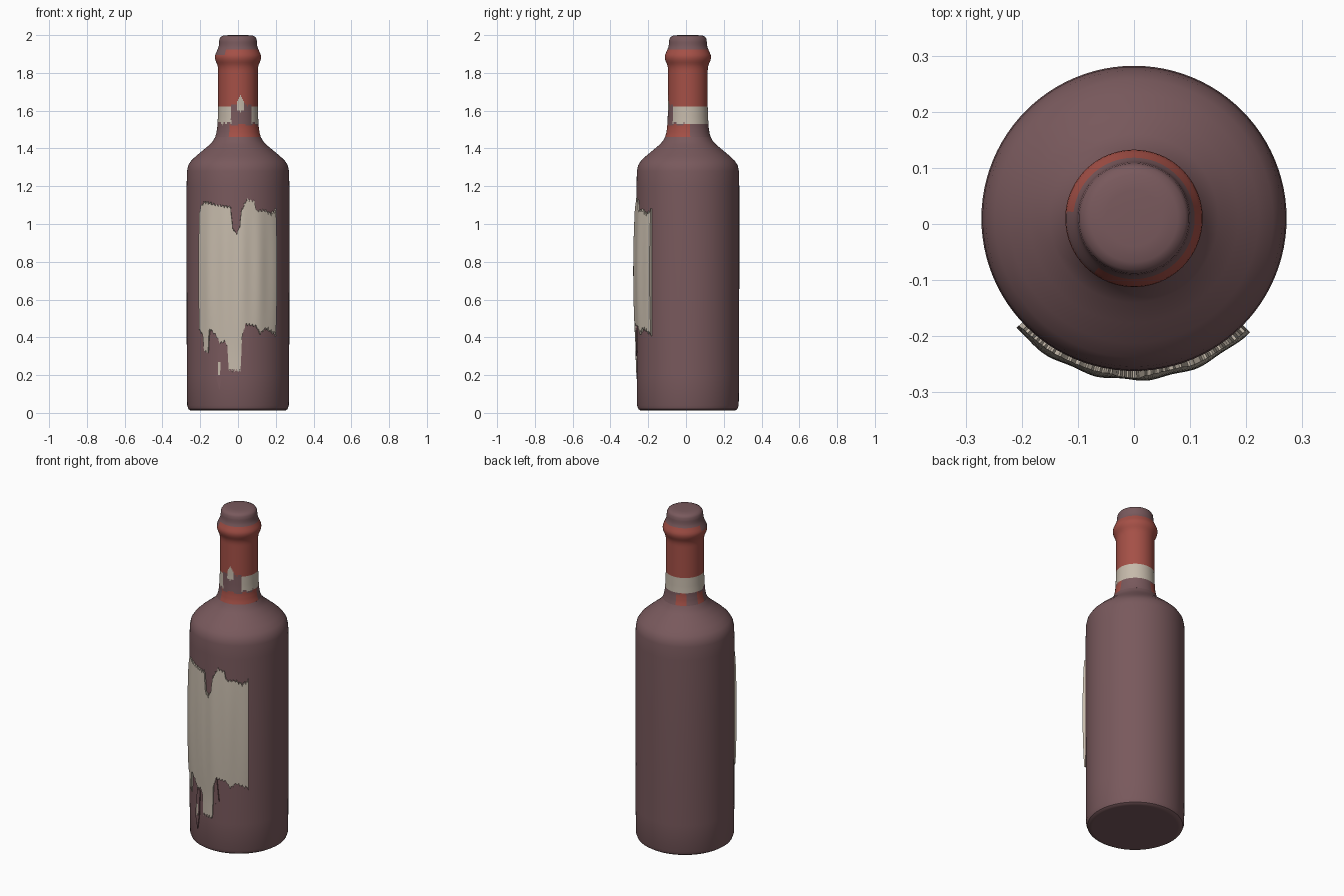
import bpy, bmesh, math

if "Cube" in bpy.data.objects:
    bpy.data.objects.remove(bpy.data.objects["Cube"])

CY = 0.01          # bottle axis sits slightly behind centre


def material(name, rgb):
    m = bpy.data.materials.new(name)
    m.diffuse_color = (*rgb, 1)
    m.use_nodes = True
    m.node_tree.nodes["Principled BSDF"].inputs["Base Color"].default_value = m.diffuse_color
    return m


GLASS = material("dull plum glass", (0.190, 0.100, 0.108))
RED = material("red foil", (0.375, 0.080, 0.062))
CREAM = material("cream paper", (0.560, 0.490, 0.405))


def polar(r, a, z):
    """Angle 0 faces the front, positive to the right."""
    return (r * math.sin(a), CY - r * math.cos(a), z)


def interp(pts, t):
    if t <= pts[0][0]:
        return pts[0][1]
    for (t0, v0), (t1, v1) in zip(pts, pts[1:]):
        if t <= t1:
            return v0 + (v1 - v0) * (t - t0) / (t1 - t0)
    return pts[-1][1]


def finish(bm, name, mats, angle=35):
    bmesh.ops.recalc_face_normals(bm, faces=bm.faces)
    me = bpy.data.meshes.new(name)
    bm.to_mesh(me)
    bm.free()
    for m in mats:
        me.materials.append(m)
    ob = bpy.data.objects.new(name, me)
    bpy.context.collection.objects.link(ob)
    bpy.ops.object.select_all(action='DESELECT')
    ob.select_set(True)
    bpy.context.view_layer.objects.active = ob
    bpy.ops.object.shade_smooth_by_angle(angle=math.radians(angle))
    return ob


def lathe(name, rings, segs, rule=None):
    """Revolve (z, r) rings, cap both ends, colour faces by rule(deg, z)."""
    bm = bmesh.new()
    loops = [[bm.verts.new(polar(r, 2 * math.pi * i / segs, z)) for i in range(segs)]
             for z, r in rings]
    for j in range(len(loops) - 1):
        zm = (rings[j][0] + rings[j + 1][0]) / 2
        for i in range(segs):
            k = (i + 1) % segs
            f = bm.faces.new((loops[j][i], loops[j][k], loops[j + 1][k], loops[j + 1][i]))
            if rule:
                deg = (360 * (i + 0.5) / segs + 180) % 360 - 180
                f.material_index = rule(deg, zm)
    bm.faces.new(loops[0])
    bm.faces.new(loops[-1])
    return finish(bm, name, [GLASS, RED, CREAM])


# Body and shoulder
lathe("bottle_body", [(0.012, 0.235), (0.012, 0.25), (0.02, 0.262), (0.04, 0.269),
                      (0.2, 0.271), (0.7, 0.272), (1.2, 0.272), (1.28, 0.27),
                      (1.31, 0.264), (1.335, 0.248), (1.36, 0.222), (1.39, 0.186),
                      (1.42, 0.15), (1.44, 0.132), (1.46, 0.121)], 96)


# Neck: torn foil, paper band and remnants chosen by angle and height
def neck_colour(d, z):
    wob = 0.006 * math.sin(math.radians(d * 9)) + 0.004 * math.sin(math.radians(d * 23))
    if -2 < d < 17 and 1.595 + abs(d - 8) * 0.001 < z < 1.685 - abs(d - 7) * 0.004:
        return 2
    torn = -22 + 60 * max(0, 1.59 - z) < d < 42
    low = 1.635 + wob if torn else 1.62
    top = 1.895 if -95 < d < -35 else 1.928
    if low < z < top:
        return 1
    if not torn and 1.535 + (wob if abs(d) < 80 else 0) < z < 1.62:
        return 2
    if 1.465 < z < 1.525 + wob and (-25 < d < 95 or -108 < d < -85 or -172 < d < -142):
        return 1
    return 0


neck_profile = [(1.46, 0.121), (1.48, 0.115), (1.51, 0.110), (1.56, 0.107), (1.62, 0.105),
                (1.82, 0.105), (1.84, 0.108), (1.865, 0.119), (1.88, 0.123),
                (1.895, 0.121), (1.92, 0.110), (1.94, 0.102), (1.965, 0.100)]
zs = [1.46 + 0.0101 * i for i in range(50)]
lathe("neck", [(z, interp(neck_profile, z)) for z in zs] + [(1.965, 0.100)], 120, neck_colour)

# Rounded stopper on top
lathe("stopper_top", [(1.965, 0.100), (1.98, 0.098), (1.99, 0.092),
                      (1.997, 0.078), (2.0, 0.05), (2.0, 0.01)], 96)

# Torn front label: outlines as (x, z)
top_edge = [(-0.21, 1.06), (-0.20, 1.10), (-0.18, 1.115), (-0.12, 1.10), (-0.04, 1.09),
            (-0.03, 0.98), (-0.01, 0.95), (0.008, 0.98), (0.018, 1.07), (0.05, 1.13),
            (0.09, 1.12), (0.10, 1.07), (0.15, 1.07), (0.18, 1.05), (0.205, 1.07)]
low_edge = [(-0.21, 0.44), (-0.193, 0.42), (-0.187, 0.33), (-0.165, 0.32), (-0.155, 0.45),
            (-0.12, 0.41), (-0.10, 0.37), (-0.07, 0.38), (-0.058, 0.35), (-0.052, 0.23),
            (0.015, 0.22), (0.021, 0.40), (0.04, 0.47), (0.10, 0.46), (0.12, 0.42),
            (0.15, 0.45), (0.205, 0.42)]


def label_radius(x, z):
    swell = max(0, 1 - ((z - 0.75) / 0.42) ** 2)
    return 0.276 + 0.012 * swell + 0.002 * math.sin(x * 70) * swell


cols, rows = 110, 14
bm = bmesh.new()
outer, inner = [], []
for i in range(cols + 1):
    x = -0.21 + 0.415 * i / cols
    a = math.asin(x / 0.287)
    rag = 0.012 * math.sin(i * 2.3) * math.sin(i * 0.9)
    z0, z1 = interp(low_edge, x) + rag, interp(top_edge, x) - rag
    oc, ic = [], []
    for j in range(rows + 1):
        z = z0 + (z1 - z0) * j / rows
        oc.append(bm.verts.new(polar(label_radius(x, z), a, z)))
        ic.append(bm.verts.new(polar(0.268, a, z)))
    outer.append(oc)
    inner.append(ic)
for i in range(cols):
    for j in range(rows):
        bm.faces.new((outer[i][j], outer[i + 1][j], outer[i + 1][j + 1], outer[i][j + 1]))
    for j in (0, rows):      # top and bottom rims
        bm.faces.new((outer[i][j], outer[i + 1][j], inner[i + 1][j], inner[i][j]))
for i in (0, cols):          # side rims
    for j in range(rows):
        bm.faces.new((outer[i][j], outer[i][j + 1], inner[i][j + 1], inner[i][j]))
bmesh.ops.delete(bm, geom=[v for v in bm.verts if not v.link_faces], context='VERTS')
finish(bm, "front_label", [CREAM])


# Small loose flakes hanging under the label
def flake(name, pts, mat):
    bm = bmesh.new()
    rims = [[bm.verts.new(polar(r, math.asin(x / r), z)) for x, z in pts]
            for r in (0.268, 0.277)]
    bm.faces.new(rims[1])
    n = len(pts)
    for i in range(n):
        k = (i + 1) % n
        bm.faces.new((rims[0][i], rims[0][k], rims[1][k], rims[1][i]))
    finish(bm, name, [mat])


flake("left_flake", [(-0.098, 0.12), (-0.083, 0.20), (-0.075, 0.36), (-0.10, 0.36),
                     (-0.118, 0.20)], GLASS)
flake("right_flake", [(0.022, 0.30), (0.055, 0.33), (0.04, 0.48), (0.028, 0.46)], GLASS)
flake("paper_scrap", [(-0.105, 0.20), (-0.095, 0.20), (-0.092, 0.27), (-0.106, 0.27)], CREAM)
